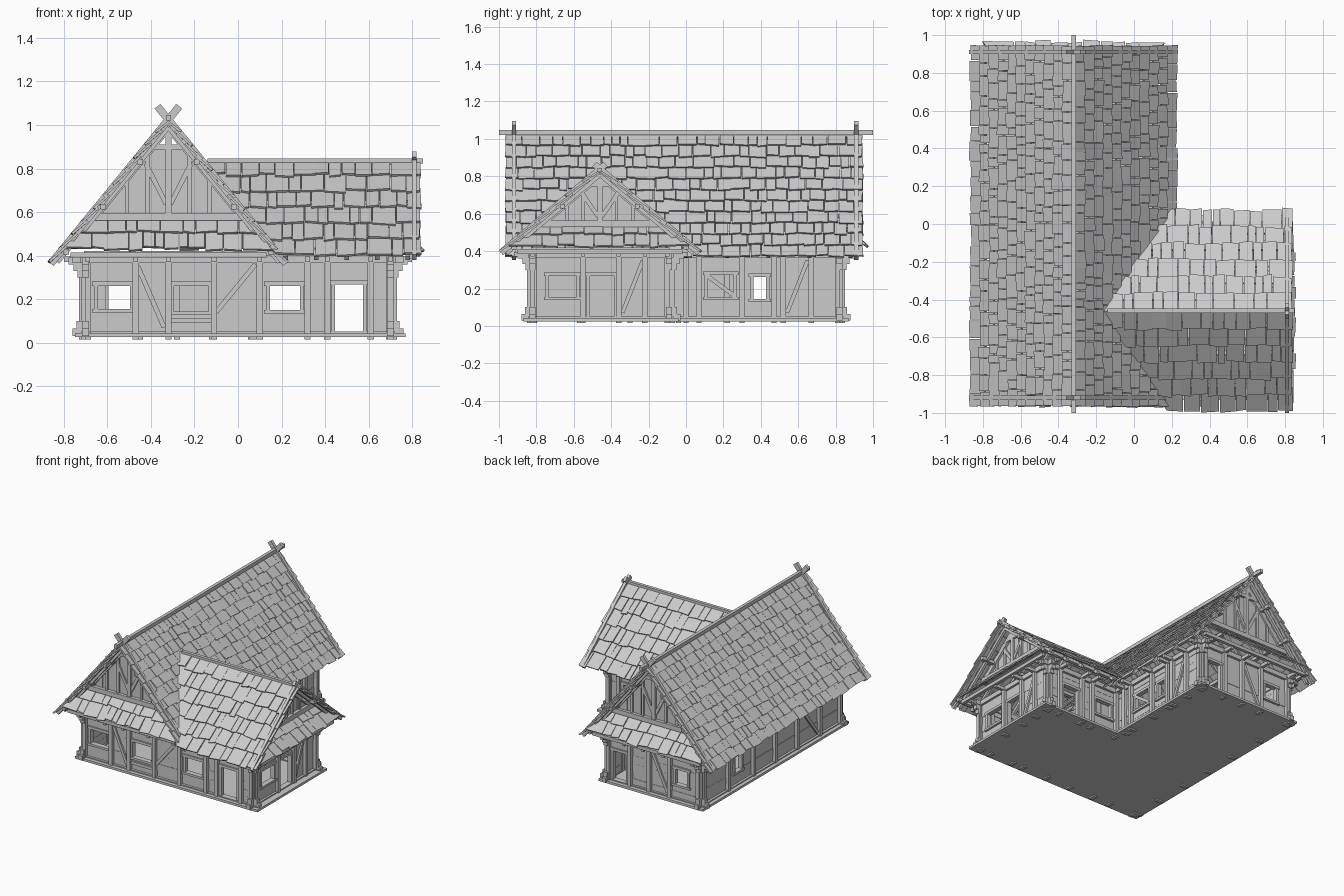
import bpy, bmesh, random
from mathutils import Vector as V

if "Cube" in bpy.data.objects:
    bpy.data.objects.remove(bpy.data.objects["Cube"])

random.seed(4)
R = random.uniform
CX, RZ, K = -0.32, 1.02, 1.217        # main ridge x, ridge height, slope
CY, WZ, WK = -0.46, 0.835, 0.836      # wing ridge y, ridge height, slope


def solid(bm, a, b):
    """Closed solid between two matching outlines."""
    va, vb = [bm.verts.new(p) for p in a], [bm.verts.new(p) for p in b]
    bm.faces.new(va)
    bm.faces.new(vb[::-1])
    n = len(a)
    for i in range(n):
        bm.faces.new((va[i], vb[i], vb[(i + 1) % n], va[(i + 1) % n]))


def box(bm, x0, x1, y0, y1, z0, z1):
    q = ((x0, y0), (x1, y0), (x1, y1), (x0, y1))
    solid(bm, [(x, y, z0) for x, y in q], [(x, y, z1) for x, y in q])


def beam(bm, a, b, side, w, h):
    """Straight timber from a to b; w along side, h across it."""
    a, b, s = V(a), V(b), V(side).normalized()
    t = (b - a).cross(s).normalized() * h / 2
    s = s * w / 2
    o = [s + t, s - t, -s - t, t - s]
    solid(bm, [a + k for k in o], [b + k for k in o])


def finish(name, bm):
    bmesh.ops.recalc_face_normals(bm, faces=bm.faces[:])
    me = bpy.data.meshes.new(name)
    bm.to_mesh(me)
    bm.free()
    ob = bpy.data.objects.new(name, me)
    bpy.context.collection.objects.link(ob)


class Frame:
    """Wall plane: u along the wall, d outward, z up."""
    def __init__(self, axis, pos, out):
        self.axis, self.pos, self.out = axis, pos, out
        self.n = V((0, out, 0)) if axis == 'x' else V((out, 0, 0))

    def p(self, u, d, z):
        e = self.pos + self.out * d
        return V((u, e, z)) if self.axis == 'x' else V((e, u, z))

    def prism(self, bm, pts, d0, d1):
        solid(bm, [self.p(u, d0, z) for u, z in pts], [self.p(u, d1, z) for u, z in pts])

    def rect(self, bm, u0, u1, z0, z1, d0, d1):
        self.prism(bm, ((u0, z0), (u1, z0), (u1, z1), (u0, z1)), d0, d1)

    def bar(self, bm, u0, z0, u1, z1, w=.022, d=.008, t=.02):
        beam(bm, self.p(u0, d, z0), self.p(u1, d, z1), self.n, t, w)


def wall(name, f, a, b, holes, posts, braces=()):
    bm = bmesh.new()
    # planks around the openings
    zs = sorted({.04, .095, .15, .21, .27, .33, .385, .42} | {h[2] for h in holes} | {h[3] for h in holes})
    for z0, z1 in zip(zs, zs[1:]):
        u = a
        for h in sorted(holes) + [(b, b, 0, 1)]:
            if h[2] < (z0 + z1) / 2 < h[3]:
                j = R(0, .004)
                if h[0] > u:
                    f.rect(bm, u, h[0], z0, z1, -.012 + j, .004 + j)
                u = h[1]
    finish(name + "_planks", bm)
    bm = bmesh.new()
    # opening frames
    for u0, u1, z0, z1 in holes:
        f.rect(bm, u0 - .012, u0 + .006, z0, z1, -.018, .016)
        f.rect(bm, u1 - .006, u1 + .012, z0, z1, -.018, .016)
        f.rect(bm, u0 - .02, u1 + .02, z1 - .004, z1 + .016, -.018, .018)
        f.rect(bm, u0 - .02, u1 + .02, z0 - .012, z0 + .004, -.018, .022)
    # posts, sill, top plate and brackets under the eaves
    for u in posts:
        f.rect(bm, u - .014, u + .014, .015, .385, -.02, .03)
        f.rect(bm, u - .011, u + .011, .37, .395, .0, .10)
    f.rect(bm, a - .05, b + .05, .025, .05, -.02, .022)
    f.rect(bm, a - .06, b + .06, .365, .4, -.02, .024)
    for u0, z0, u1, z1 in braces:
        f.bar(bm, u0, z0, u1, z1)
    finish(name + "_timbers", bm)


def gable(name, f, c, apex, k, zb, zo, overhang):
    bm = bmesh.new()
    top = lambda u: min(zo, apex - .03 - abs(u - c) * k)
    half = (apex - .03 - zb) / k
    n = int(half * 2 / .05) // 2 * 2
    for i in range(n):
        u0, u1 = c - half + 2 * half * i / n, c - half + 2 * half * (i + 1) / n
        j = R(0, .006)
        f.prism(bm, ((u0, zb), (u1, zb), (u1, top(u1) + 1e-4), (u0, top(u0) + 1e-4)), -.012 + j, .004 + j)
    finish(name + "_boards", bm)
    bm = bmesh.new()
    f.rect(bm, c - half - .01, c + half + .01, zb - .01, zb + .025, -.02, .03)
    ho = (apex - zo) / k
    f.rect(bm, c - ho, c + ho, zo - .02, zo + .005, -.02, .025)
    f.rect(bm, c - .014, c + .014, zb, apex - .02, -.02, .025)
    for s in (-1, 1):
        f.bar(bm, c + s * half, zb, c, apex - .03, .035, .005, .035)
        for q in (.28, .55):
            f.rect(bm, c + s * half * q - .009, c + s * half * q + .009, zb, top(c + s * half * q), -.01, .018)
        f.bar(bm, c + s * .01, zb + .2 * (zo - zb), c + s * half * .3, zo - .25 * (zo - zb))
        # barge boards, crossing above the ridge
        e = .05 if apex > .9 else .03
        w = .54 if apex > .9 else .53
        f.bar(bm, c + s * w, apex - w * k, c - s * e, apex + .005 + e * k, .034, overhang, .022)
    finish(name + "_timbers", bm)


def shingles(name, o, u, s, n, rng):
    """Rows of uneven shingles; rng(t) gives the row ends at slope height t."""
    bm = bmesh.new()
    o, u, s = V(o), V(u), V(s)
    nrm = u.cross(s).normalized()
    nrm = nrm if nrm.z > 0 else -nrm
    for i in range(n):
        t0, t1 = i / n, min((i + 1.3) / n, 1.0)
        (l0, h0), (l1, h1) = rng(t0), rng(t1)
        x, end = max(l0, l1), min(h0, h1)
        cuts = []
        x += R(.04, .1)
        while x < end - .035:
            cuts.append(x)
            x += R(.04, .115)
        lo = [l0 + R(-.006, .006)] + cuts + [h0 + R(-.006, .006)]
        hi = [l1] + cuts + [h1]
        for j in range(len(lo) - 1):
            g = R(.0005, .003)
            lift, tb, tilt = R(.012, .019), t0 + R(-.1, .08) / n, R(-.05, .05) / n
            q = [o + u * (lo[j] + g) + s * (tb + tilt) + nrm * lift,
                 o + u * (lo[j + 1] - g) + s * (tb - tilt) + nrm * lift,
                 o + u * (hi[j + 1] - g) + s * t1, o + u * (hi[j] + g) + s * t1]
            solid(bm, q, [p - nrm * .011 for p in q])
    finish(name, bm)


# floor in an L shape
bm = bmesh.new()
L = ((-.75, -.87), (.77, -.87), (.77, -.04), (.12, -.04), (.12, .87), (-.75, .87))
solid(bm, [(x, y, .025) for x, y in L], [(x, y, .042) for x, y in L])
finish("floor", bm)

# walls
front, back = Frame('x', -.82, -1), Frame('x', .82, 1)
left, right = Frame('y', -.70, -1), Frame('y', .07, 1)
wend, wback = Frame('y', .70, 1), Frame('x', -.09, 1)
wall("front_wall", front, -.70, .70,
     [(-.65, -.49, .15, .265), (-.30, -.13, .14, .265), (.14, .29, .145, .265), (.44, .58, .045, .27)],
     [-.69, -.47, -.32, -.11, .10, .32, .41, .61, .70],
     [(-.46, .35, -.34, .07), (-.10, .14, .08, .36), (-.31, .10, -.12, .10)])
wall("wing_end_wall", wend, -.82, -.09, [(-.74, -.58, .15, .27), (-.52, -.38, .045, .27)],
     [-.82, -.55, -.36, -.22, -.10], [(-.34, .07, -.23, .35)])
wall("wing_back_wall", wback, .07, .70, [(.14, .29, .145, .265), (.44, .58, .045, .27)],
     [.10, .32, .41, .61, .70])
wall("courtyard_wall", right, -.09, .82, [(.11, .26, .15, .275), (.355, .435, .14, .265)],
     [0, .07, .30, .47, .52, .67, .81], [(.11, .27, .26, .16), (.54, .07, .65, .35)])
wall("back_wall", back, -.70, .07, [(-.60, -.49, .15, .27), (-.09, .03, .045, .27)],
     [-.69, -.45, -.28, -.12, .06], [(-.43, .07, -.30, .35)])
wall("left_wall", left, -.82, .82, [(.35, .44, .14, .265)],
     [-.81, -.57, -.3, -.04, .22, .52, .81], [(-.55, .07, -.33, .35)])

# corner posts with stepped timber ends
bm = bmesh.new()
for x, y, sx, sy in ((-.7, -.82, -1, -1), (.7, -.82, 1, -1), (.7, -.09, 1, 1), (-.7, .82, -1, 1), (.07, .82, 1, 1)):
    box(bm, x - .02, x + .02, y - .02, y + .02, .015, .4)
    for e, z0, z1 in ((.08, .36, .39), (.055, .33, .36), (.038, .30, .33), (.06, .03, .065), (.042, .065, .1)):
        box(bm, *sorted((x, x + sx * e)), y - .016, y + .016, z0, z1)
        box(bm, x - .016, x + .016, *sorted((y, y + sy * e)), z0, z1)
finish("corner_posts", bm)

# gables
gable("front_gable", front, CX, RZ, K, .57, .905, .10)
gable("back_gable", back, CX, RZ, K, .57, .905, .09)
gable("wing_gable", wend, CY, WZ, WK, .54, .765, .11)

# main roof and wing roof
mh, wh = .535, .525
for s, nm in ((-1, "left"), (1, "right")):
    shingles("main_roof_" + nm, (CX + s * mh, 0, RZ - mh * K), (0, 1, 0), (-s * mh, 0, mh * K), 11,
             lambda t: (-.965, .945))
for s, nm in ((-1, "front"), (1, "back")):
    z0 = WZ - wh * WK
    shingles("wing_roof_" + nm, (0, CY + s * wh, z0), (1, 0, 0), (0, -s * wh, wh * WK), 6,
             lambda t: (CX - .02 + (RZ - z0 - t * wh * WK) / K, .84))

# skirt roofs below the gables
mr = lambda t: (RZ - .43 - t * .15) / K
for s, nm in ((-1, "front"), (1, "back")):
    shingles(nm + "_skirt_roof", (CX, s * .955, .425), (1, 0, 0), (0, -s * .14, .15), 2,
             lambda t: (-mr(t), mr(t)))
wr = lambda t: (WZ - .43 - t * .13) / WK
shingles("wing_skirt_roof", (.84, CY, .42), (0, 1, 0), (-.14, 0, .13), 2, lambda t: (-wr(t), wr(t)))

# ridge beams
bm = bmesh.new()
box(bm, CX - .012, CX + .012, -1, 1, RZ, RZ + .027)
box(bm, -.14, .85, CY - .012, CY + .012, WZ - .012, WZ + .01)
finish("ridge_beams", bm)

# rafters and purlins under both roofs
bm = bmesh.new()
for s in (-1, 1):
    for i in range(9):
        y = -.88 + i * .22
        beam(bm, (CX + s * .51, y, RZ - .03 - .51 * K), (CX, y, RZ - .03), (0, 1, 0), .02, .022)
    for q in (.13, .3, .47):
        beam(bm, (CX + s * q, -.95, RZ - .03 - q * K), (CX + s * q, .93, RZ - .03 - q * K), (0, 0, 1), .025, .025)
    for i in range(5):
        x = .22 + i * .14
        beam(bm, (x, CY + s * .5, WZ - .028 - .5 * WK), (x, CY, WZ - .028), (1, 0, 0), .02, .022)
    for q in (.2, .46):
        z = WZ - .028 - q * WK
        beam(bm, (CX + (RZ - z) / K, CY + s * q, z), (.83, CY + s * q, z), (0, 0, 1), .025, .025)
    # eave beams carrying the skirt roofs
    box(bm, CX - .45, CX + .45, s * .92 - .012, s * .92 + .012, .39, .415)
box(bm, .79, .815, CY - .44, CY + .44, .385, .41)
finish("rafters", bm)
